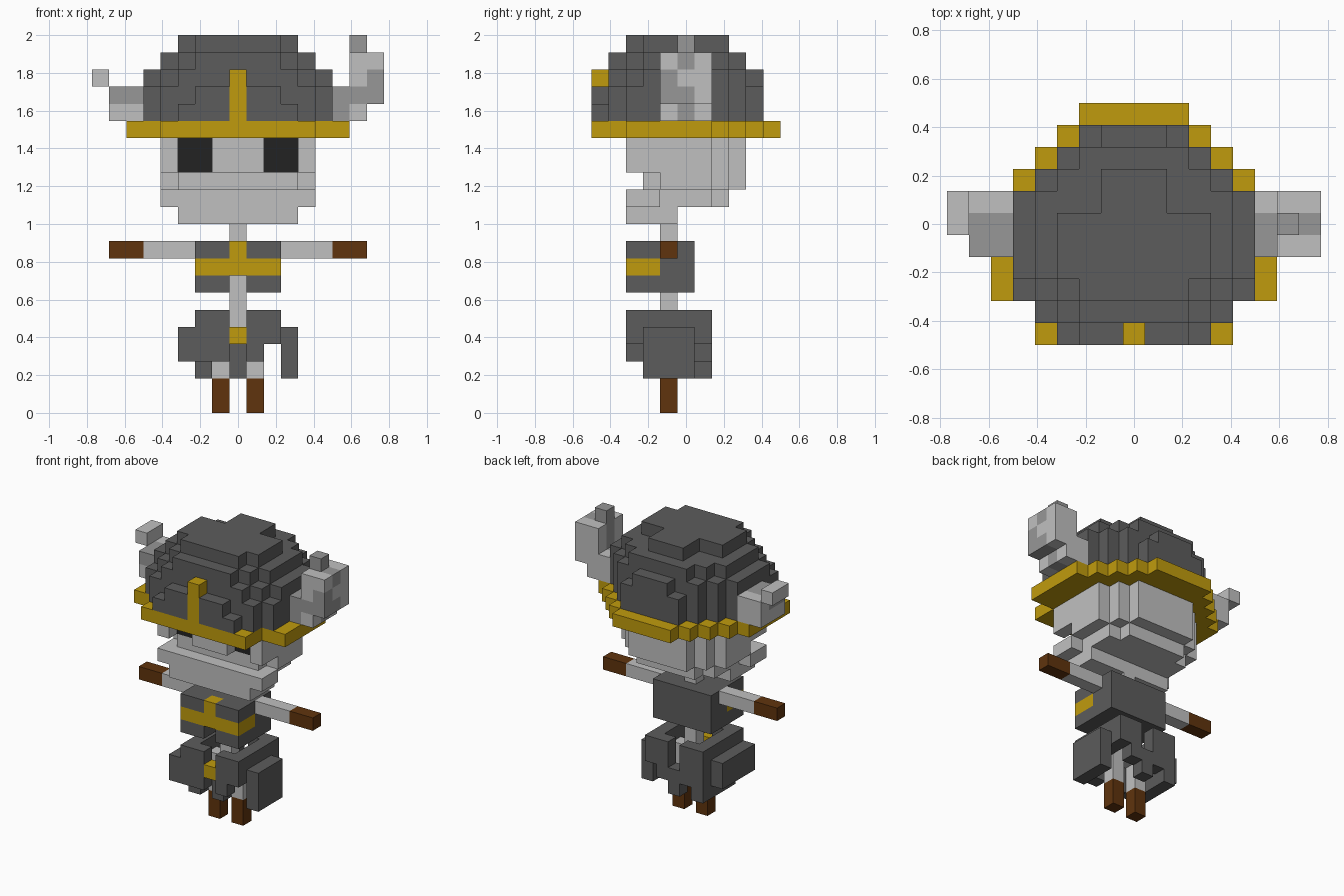
import bpy, bmesh
from mathutils import Vector

cube = bpy.data.objects.get("Cube")
if cube:
    bpy.data.objects.remove(cube, do_unlink=True)

U = 1 / 11  # block size


def material(name, rgb):
    m = bpy.data.materials.new(name)
    m.diffuse_color = (*rgb, 1)
    m.use_nodes = True
    bsdf = next(n for n in m.node_tree.nodes if n.type == 'BSDF_PRINCIPLED')
    bsdf.inputs["Base Color"].default_value = (*rgb, 1)
    return m


BONE = material("bone", (0.53, 0.53, 0.53))
HORN = material("horn_grey", (0.31, 0.31, 0.31))
DARK = material("dark_grey", (0.107, 0.107, 0.107))
GOLD = material("gold", (0.53, 0.33, 0.004))
BROWN = material("brown_leather", (0.117, 0.034, 0.004))
BLACK = material("eye_black", (0.016, 0.016, 0.016))

grid = {}  # block position -> (part, material)


def box(part, mat, x, y, z):
    """Fill inclusive block ranges; a later box replaces an earlier one."""
    rng = [(v, v) if isinstance(v, int) else v for v in (x, y, z)]
    for i in range(rng[0][0], rng[0][1] + 1):
        for j in range(rng[1][0], rng[1][1] + 1):
            for k in range(rng[2][0], rng[2][1] + 1):
                grid[i, j, k] = (part, mat)


def pair(part, mat, x, y, z):
    """Box on both sides of the body."""
    a, b = (x, x) if isinstance(x, int) else x
    box(part, mat, (a, b), y, z)
    box(part, mat, (-b, -a), y, z)


def layer(part, mat, z, front, half_widths):
    """One or more layers, given as half widths from the front row backwards."""
    for n, w in enumerate(half_widths):
        if w >= 0:
            box(part, mat, (-w, w), front + n, z)


# Boots, legs and spine
pair("boots", BROWN, 1, -1, (0, 1))
pair("legs", BONE, 1, -1, (2, 3))
box("hips", BONE, (-1, 1), -1, 4)
box("spine", BONE, 0, -1, (5, 10))

# Ragged skirt: front panels, back panels, hips, hanging corners
pair("skirt", DARK, (1, 2), -3, (4, 5))
box("skirt", DARK, (-2, -1), -3, 3)
box("skirt", DARK, 1, -3, 3)
pair("skirt", DARK, 2, (-2, 1), (4, 5))
box("skirt", DARK, -2, (-2, 1), (2, 3))
pair("skirt", DARK, 1, 1, (3, 5))
pair("skirt", DARK, 3, (-2, 0), 4)
box("skirt", DARK, -3, (-3, 0), (3, 4))
box("skirt", DARK, 3, (-2, 0), (2, 4))
box("skirt", DARK, 0, -2, (2, 3))
box("skirt", DARK, 0, 1, (2, 3))
box("buckle", GOLD, 0, -3, 4)

# Chest armour with a gold cross
box("chest", DARK, (-2, 2), (-3, 0), (7, 9))
for z in (7,):
    for y in (-3, -2):
        del grid[0, y, z]
box("spine", BONE, 0, -1, 7)
box("chest_trim", GOLD, (-2, 2), (-3, -2), 8)
box("chest_trim", GOLD, 0, -3, 9)

# Arms and gloves
pair("arms", BONE, (3, 5), -1, 9)
pair("gloves", BROWN, (6, 7), -1, 9)

# Skull: jaw, mouth gap, cheeks and rounded back
layer("jaw", BONE, 11, -3, [3, 3, 3])
layer("jaw", BONE, 12, -3, [4, 4, 3, 3, 3, 2])
layer("skull", BONE, 13, -2, [3, 4, 4, 4, 3, 2])
layer("skull", BONE, (14, 15), -3, [4, 4, 4, 4, 4, 3, 2])
for s in (-1, 1):
    for x in (2, 3):
        for z in (14, 15):
            del grid[s * x, -3, z]
pair("eyes", BLACK, (2, 3), -2, (14, 15))

# Helmet brim, dome and nose guard
layer("brim", GOLD, 16, -5, [4, 4, 6, 6, 6, 6, 6, 5, 4, 3, 2])
layer("helmet", DARK, 17, -5, [3, 4, 5, 5, 5, 5, 5, 4, 3, 2])
layer("helmet", DARK, 18, -5, [2, 4, 5, 5, 5, 5, 5, 4, 3, 2])
layer("helmet", DARK, 19, -5, [0, 3, 4, 5, 5, 5, 5, 4, 3, 1])
layer("helmet", DARK, 20, -4, [2, 3, 4, 4, 4, 4, 3, 2])
layer("helmet", DARK, 21, -3, [2, 3, 3, 3, 1, 1])
box("nose_guard", GOLD, 0, -5, (17, 19))

# Tall left horn
box("left_horn", BONE, 6, (-1, 1), (17, 18))
box("left_horn", BONE, 7, (-1, 1), (17, 20))
box("left_horn", BONE, 8, (-1, 1), (18, 20))
box("left_horn", HORN, (6, 7), 0, (17, 20))
del grid[6, 0, 19], grid[6, 0, 20]
box("left_horn", HORN, 8, 0, (18, 20))
box("left_horn", BONE, 8, 0, 19)
box("left_horn", HORN, 7, 0, 21)
box("left_horn", HORN, 6, -1, (17, 18))
box("left_horn", HORN, 7, -1, 18)
box("left_horn", HORN, 8, -1, (18, 19))

# Broken right horn
box("right_horn", BONE, (-7, -6), (-1, 1), 17)
box("right_horn", HORN, -7, (-1, 1), 18)
box("right_horn", BONE, -6, (-1, 1), 18)
box("right_horn", HORN, -6, (-1, 0), 18)
box("right_horn", BONE, -8, (0, 1), 19)
box("right_horn", BONE, -7, 1, 18)
box("right_horn", HORN, -7, 0, 18)

# Outer faces of every part
SIDES = [Vector(d) for d in ((1, 0, 0), (-1, 0, 0), (0, 1, 0),
                             (0, -1, 0), (0, 0, 1), (0, 0, -1))]
parts = {}
for pos, (part, mat) in grid.items():
    parts.setdefault(part, []).append((pos, mat))

for part, blocks in parts.items():
    bm = bmesh.new()
    mats = []
    for pos, mat in blocks:
        if mat not in mats:
            mats.append(mat)
        centre = Vector(pos) + Vector((0, 0, 0.5))
        for d in SIDES:
            if tuple(int(a + b) for a, b in zip(pos, d)) in grid:
                continue
            a = Vector((d.y, d.z, d.x)) / 2
            b = d.cross(a)
            ring = (a + b, b - a, -a - b, a - b)
            f = bm.faces.new([bm.verts.new((centre + d / 2 + c) * U) for c in ring])
            f.material_index = mats.index(mat)
    bmesh.ops.remove_doubles(bm, verts=bm.verts, dist=0.001)
    bm.normal_update()
    me = bpy.data.meshes.new(part)
    bm.to_mesh(me)
    bm.free()
    for m in mats:
        me.materials.append(m)
    bpy.context.scene.collection.objects.link(bpy.data.objects.new(part, me))
